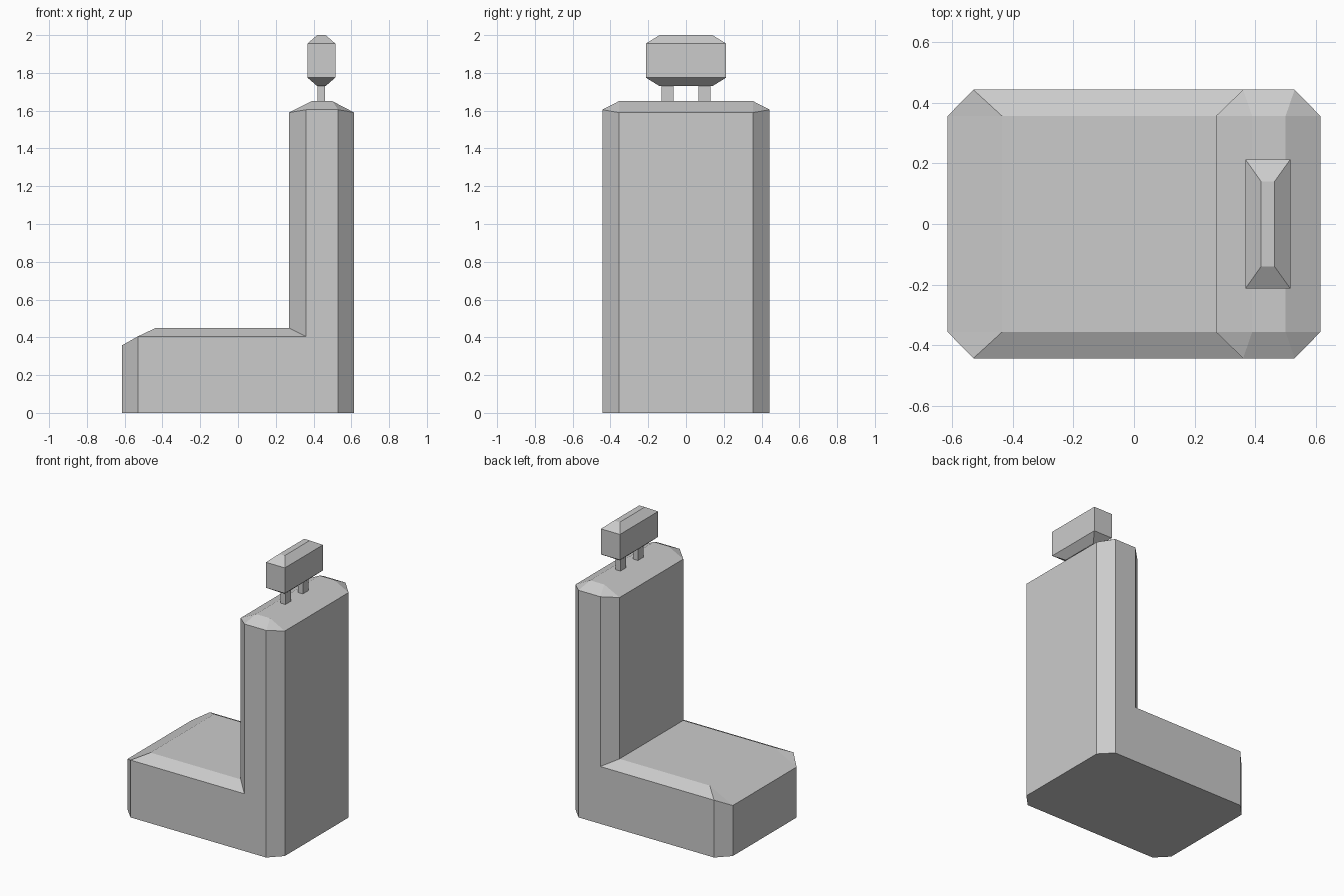
import bpy, bmesh

if "Cube" in bpy.data.objects:
    bpy.data.objects.remove(bpy.data.objects["Cube"])


def finish(name, bm):
    bmesh.ops.recalc_face_normals(bm, faces=bm.faces[:])
    mesh = bpy.data.meshes.new(name)
    bm.to_mesh(mesh)
    bm.free()
    obj = bpy.data.objects.new(name, mesh)
    bpy.context.collection.objects.link(obj)
    return obj


def box_stack(name, cx, cy, rings):
    """Stack of rectangles (z, half width x, half width y), closed at both ends."""
    bm = bmesh.new()
    loops = [[bm.verts.new((cx + sx * hx, cy + sy * hy, z))
              for sx, sy in ((-1, -1), (1, -1), (1, 1), (-1, 1))]
             for z, hx, hy in rings]
    for a, b in zip(loops, loops[1:]):
        for i in range(4):
            j = (i + 1) % 4
            bm.faces.new((a[i], a[j], b[j], b[i]))
    bm.faces.new(loops[0])
    bm.faces.new(loops[-1])
    return finish(name, bm)


# Seat and backrest: one faceted shell, one side described and mirrored
IN, OUT = 0.356, 0.443
points = [
    (-.615, IN, 0), (-.53, OUT, 0), (.53, OUT, 0), (.615, IN, 0),
    (-.615, IN, .357), (-.53, OUT, .405), (.36, OUT, .405),
    (.36, OUT, 1.605), (.53, OUT, 1.605), (.615, IN, 1.59),
    (.50, IN, 1.65), (.39, IN, 1.65), (.27, IN, 1.59),
    (.27, IN, .45), (-.435, IN, .45),
]
side_faces = [
    (1, 2, 8, 7, 6, 5), (0, 1, 5, 4), (2, 3, 9, 8), (5, 6, 13, 14),
    (6, 7, 12, 13), (7, 8, 10, 11), (7, 11, 12), (8, 9, 10), (4, 5, 14),
]
profile = (0, 4, 14, 13, 12, 11, 10, 9, 3)

bm = bmesh.new()
left = [bm.verts.new(p) for p in points]
right = [bm.verts.new((x, -y, z)) for x, y, z in points]
for side in (left, right):
    for f in side_faces:
        bm.faces.new([side[i] for i in f])
for i, j in zip(profile, profile[1:]):
    bm.faces.new((left[i], left[j], right[j], right[i]))
bm.faces.new(left[:4] + right[3::-1])
finish("seat_and_backrest", bm)

# Headrest cushion with tapered top and bottom
HX = 0.4415
box_stack("headrest", HX, 0, [
    (1.73, .022, .14), (1.775, .074, .213), (1.955, .074, .213), (2.0, .022, .14)])

# Headrest posts
for name, s in (("headrest_post_left", 1), ("headrest_post_right", -1)):
    box_stack(name, HX, s * .098, [(1.645, .02, .032), (1.735, .02, .032)])
